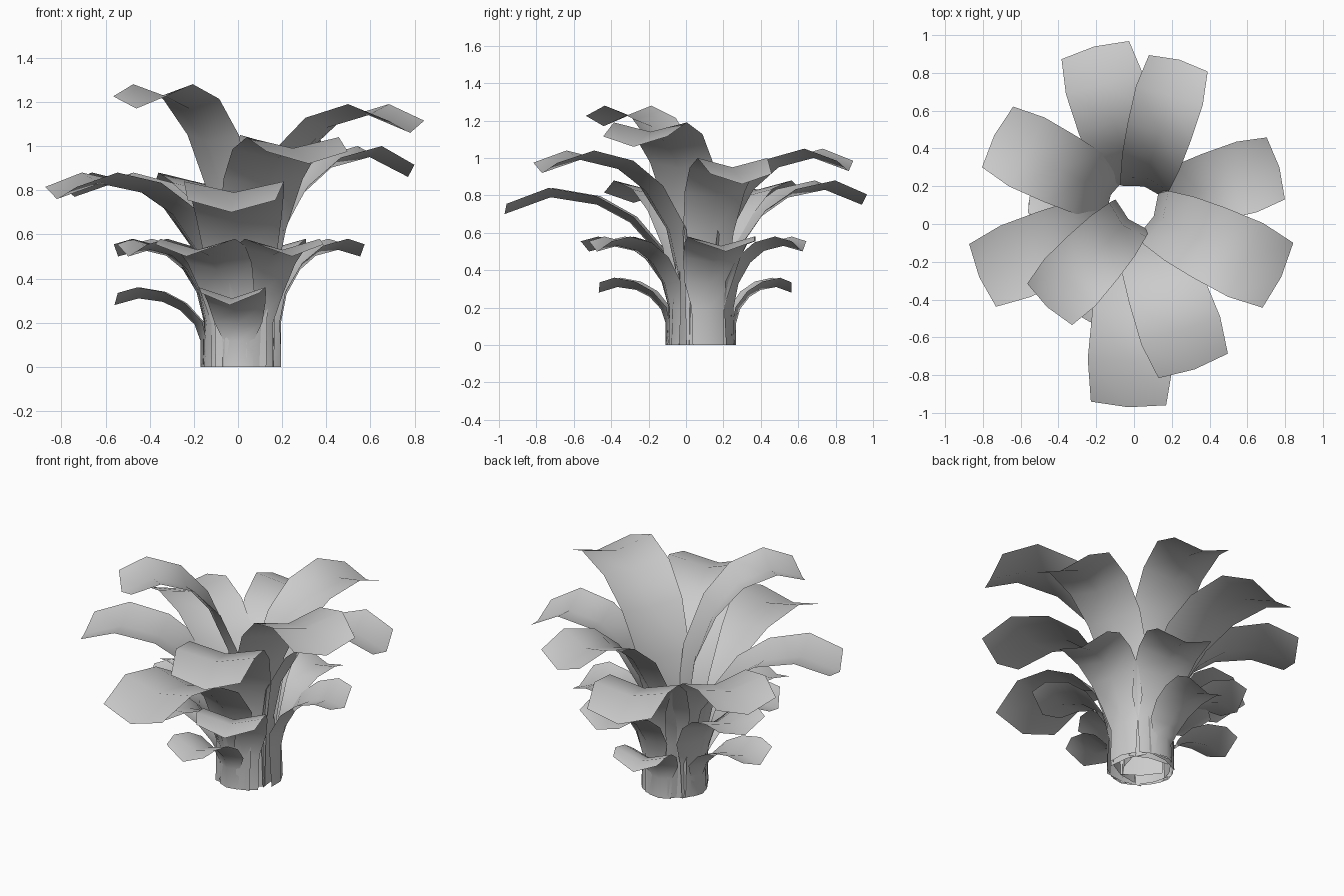
import bpy
import math
from mathutils import Vector

if "Cube" in bpy.data.objects:
    bpy.data.objects.remove(bpy.data.objects["Cube"])

CENTRE = Vector((0.02, 0.08, 0))


def leaf(name, tip, peak, tip_z, width, base_r, base_w):
    """Upright plank at the base that arches out into a folded blade."""
    d = Vector((tip[0], tip[1], 0)) - CENTRE
    reach = d.length
    out = d.normalized()
    side = Vector((-out.y, out.x, 0))
    span = reach - base_r
    # radius, height, width, upward fold, inward fold
    rows = [
        (base_r, 0, base_w, 0, 0.02),
        (base_r, 0.38 * peak, base_w * 1.05, 0, 0.03),
        (base_r + 0.07 * span, 0.62 * peak, width * 0.78, 0.01, 0.04),
        (base_r + 0.24 * span, 0.83 * peak, width * 0.93, 0.03, 0.03),
        (base_r + 0.44 * span, 0.95 * peak, width * 1.02, 0.045, 0.01),
        (base_r + 0.72 * span, peak, width * 1.08, 0.05, 0),
        (reach, tip_z, width * 0.95, 0.055, 0.02),
    ]
    verts, faces = [], []
    for r, z, w, up, inward in rows:
        for s in (-1, 0, 1):
            p = CENTRE + out * (r - inward * abs(s)) + side * (s * w / 2)
            p.z = z + up * abs(s)
            verts.append(p)
    for i in range(len(rows) - 1):
        for j in range(2):
            a = i * 3 + j
            faces.append((a, a + 1, a + 4, a + 3))
    mesh = bpy.data.meshes.new(name)
    mesh.from_pydata(verts, [], faces)
    mesh.shade_smooth()
    obj = bpy.data.objects.new(name, mesh)
    bpy.context.collection.objects.link(obj)
    return obj


# Upper crown: tip position, peak height, tip height, width
upper = [
    ((-0.21, 0.94), 0.83, 0.75, 0.39),
    ((0.24, 0.87), 1.00, 0.93, 0.34),
    ((0.77, 0.30), 0.95, 0.86, 0.36),
    ((0.78, -0.28), 1.14, 1.06, 0.40),
    ((0.32, -0.77), 0.99, 0.92, 0.41),
    ((-0.03, -0.97), 0.79, 0.70, 0.42),
    ((-0.46, -0.44), 1.23, 1.17, 0.34),
    ((-0.82, -0.28), 0.83, 0.76, 0.38),
    ((-0.74, 0.47), 0.83, 0.77, 0.38),
]
for n, (tip, peak, tip_z, w) in enumerate(upper):
    leaf(f"upper_leaf_{n}", tip, peak, tip_z, w, 0.17 - 0.22 * (peak - 0.79), 0.23)

# Middle ring: azimuth, reach
middle = [(-113, 0.65), (-68, 0.60), (14, 0.55), (76, 0.56), (166, 0.58), (205, 0.57)]
for n, (az, r) in enumerate(middle):
    a = math.radians(az)
    tip = (CENTRE.x + r * math.cos(a), CENTRE.y + r * math.sin(a))
    leaf(f"middle_leaf_{n}", tip, 0.53, 0.50, 0.34, 0.18, 0.17)

# Low ring
for n, (az, r) in enumerate([(-96, 0.55), (98, 0.49), (178, 0.58)]):
    a = math.radians(az)
    tip = (CENTRE.x + r * math.cos(a), CENTRE.y + r * math.sin(a))
    leaf(f"low_leaf_{n}", tip, 0.31, 0.28, 0.28, 0.19, 0.13)
